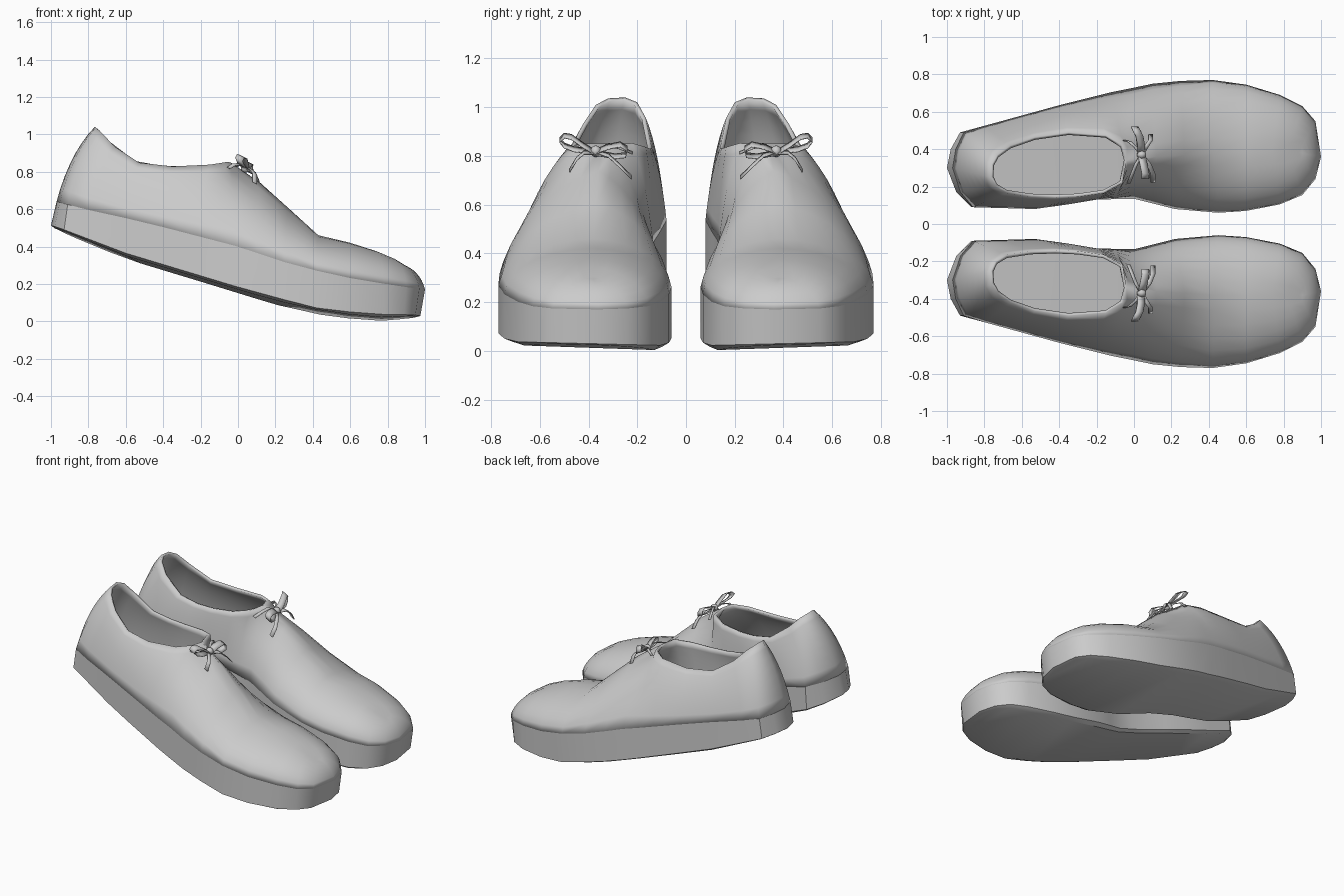
import bpy, bmesh, math
from mathutils import Vector

if "Cube" in bpy.data.objects:
    bpy.data.objects.remove(bpy.data.objects["Cube"])

# toe rows: outer sole x,y | inner sole x,y | ridge x,y,z | roundness
TOE = [(.97, .55, .97, .24, .88, .38, .305, .7),
       (.90, .63, .90, .155, .82, .38, .34, .9),
       (.78, .69, .78, .105, .74, .38, .375, 1),
       (.60, .745, .60, .07, .60, .38, .42, 1),
       (.42, .77, .45, .06, .43, .38, .46, .9),
       (.25, .765, .22, .08, .27, .37, .605, .65),
       (.10, .75, .10, .11, .12, .36, .74, .55),
       (-.02, .725, 0, .135, -.04, .34, .85, .48)]
# opening rows, outer side round the heel to the inner side: sole x,y | rim x,y
REAR = [(-.12, .705, -.06, .42), (-.22, .68, -.15, .475), (-.40, .635, -.35, .49),
        (-.60, .58, -.53, .465), (-.80, .525, -.66, .42), (-.93, .49, -.73, .37),
        (-.98, .40, -.76, .32), (-1, .30, -.765, .25), (-.95, .17, -.74, .20),
        (-.87, .09, -.68, .165), (-.70, .085, -.55, .145), (-.53, .08, -.42, .14),
        (-.35, .105, -.30, .145), (-.20, .13, -.16, .165), (-.10, .133, -.06, .22)]
SOLE_TOP = [(-1, .64), (-.5, .53), (0, .40), (.3, .30), (.55, .24), (.85, .19), (1, .17)]
SOLE_LOW = [(-1, .52), (-.6, .365), (0, .18), (.4, .07), (.7, .035), (1, .035)]
SOLE_BASE = [(-1, .50), (-.6, .335), (0, .15), (.2, .09), (.45, .035), (.72, 0), (1, .018)]
RIM = [(-.765, 1.04), (-.74, 1.02), (-.66, .935), (-.54, .85), (-.38, .828), (-.2, .83), (-.06, .852)]


def height(table, x):
    x = min(max(x, table[0][0]), table[-1][0])
    for (x0, z0), (x1, z1) in zip(table, table[1:]):
        if x <= x1:
            return z0 + (z1 - z0) * (x - x0) / (x1 - x0)


# columns: (sole point, top point, roundness), anticlockwise from the toe tip
columns = [((1, .36), (.9, .38, .295), .6)]
columns += [(r[0:2], r[4:7], r[7]) for r in TOE]
columns += [(r[:2], (r[2], r[3], height(RIM, r[2])), .38) for r in REAR]
columns += [(r[2:4], r[4:7], r[7]) for r in reversed(TOE)]


def sole_top(p):
    lean = .03 * max(0, (-p[0] - .8) / .2)
    return Vector((p[0] + lean, p[1], height(SOLE_TOP, p[0])))


def loft(name, rings, capped):
    bm = bmesh.new()
    loops = [[bm.verts.new(p) for p in ring] for ring in rings]
    n = len(loops[0])
    for a, b in zip(loops, loops[1:]):
        for i in range(n):
            j = (i + 1) % n
            bm.faces.new((a[i], a[j], b[j], b[i]))
    if capped:  # strips straight across from the outer to the inner side
        for loop, step in ((loops[0], -1), (loops[-1], 1)):
            for i in range(n // 2):
                face = dict.fromkeys((loop[i], loop[i + 1], loop[n - i - 1], loop[-i]))
                bm.faces.new(list(face)[::step])
    bmesh.ops.remove_doubles(bm, verts=bm.verts, dist=.0005)
    return link(name, bm)


def link(name, bm):
    me = bpy.data.meshes.new(name)
    bm.to_mesh(me)
    bm.free()
    ob = bpy.data.objects.new(name, me)
    bpy.context.collection.objects.link(ob)
    return ob


def thicken(ob, amount):
    m = ob.modifiers.new("thickness", 'SOLIDIFY')
    m.thickness = amount
    m.offset = -1


def finish(ob, angle):
    bpy.ops.object.select_all(action='DESELECT')
    ob.select_set(True)
    bpy.context.view_layer.objects.active = ob
    bpy.ops.object.shade_smooth_by_angle(angle=math.radians(angle))
    m = ob.modifiers.new("other_shoe", 'MIRROR')
    m.use_axis = (False, True, False)
    m.use_mirror_merge = False


# sole: bevelled bottom that tips slightly inwards, upright wall, flat insole
def base_ring(table, inset, tip, level_y):
    ring = []
    for p, _, _ in columns:
        x = p[0] * (1 - inset) - .025 * max(0, (p[0] - .8) / .2)
        cy = .30 + .08 * (p[0] + 1) / 1.5
        y = cy + (p[1] - cy) * (1 - 5 * inset)
        ring.append((x, y, max(0, height(table, x) + tip * (y - level_y))))
    return ring


top_ring = [sole_top(p) for p, _, _ in columns]
sole = loft("sole", [base_ring(SOLE_BASE, .018, .035, .12), base_ring(SOLE_LOW, 0, .025, .6), top_ring], True)
finish(sole, 35)

# upper: each column curves from the sole edge to the ridge or the opening rim
STEPS = 7
rings = []
for k in range(STEPS + 1):
    s = k / STEPS
    ring = []
    for p, t, b in columns:
        a, d = sole_top(p), Vector(t)
        flat = (1 - b) * s + b * (1 - math.cos(s * math.pi / 2))
        rise = (1 - b) * s + b * math.sin(s * math.pi / 2)
        ring.append((a.x + (d.x - a.x) * flat, a.y + (d.y - a.y) * flat, a.z + (d.z - a.z) * rise))
    rings.append(ring)
upper = loft("upper", rings, False)
finish(upper, 65)
thicken(upper, .018)


# lace bow: flat ribbons lying across the vamp
def ribbon(name, points, width):
    side = Vector((.9, 0, -.45)) * width
    bm = bmesh.new()
    pairs = [(bm.verts.new(Vector(p) - side), bm.verts.new(Vector(p) + side)) for p in points]
    for a, b in zip(pairs, pairs[1:]):
        bm.faces.new((a[0], a[1], b[1], b[0]))
    ob = link(name, bm)
    thicken(ob, .005)
    finish(ob, 50)


K = (.04, .37, .815)
ribbon("bow_loop_outer", [K, (.04, .42, .845), (.03, .47, .88), (.015, .50, .885), (.005, .52, .865),
                          (.015, .50, .84), (.03, .46, .825), K], .022)
ribbon("bow_loop_inner", [K, (.05, .32, .835), (.06, .27, .845), (.06, .245, .83), (.065, .25, .805),
                          (.06, .29, .80), K], .022)
ribbon("bow_tail_outer", [K, (.07, .42, .815), (.09, .45, .79), (.09, .48, .74)], .014)
ribbon("bow_tail_inner", [K, (.08, .32, .80), (.10, .27, .755), (.10, .225, .71)], .014)
ribbon("lace_outer", [K, (.01, .41, .84), (-.02, .44, .84), (-.05, .45, .82)], .01)
ribbon("lace_inner", [K, (.01, .32, .845), (-.01, .27, .83), (-.03, .22, .81)], .01)

# knot
bpy.ops.mesh.primitive_uv_sphere_add(segments=10, ring_count=6, radius=1)
knot = bpy.context.object
knot.name = "bow_knot"
for v in knot.data.vertices:
    v.co = Vector((K[0] + v.co.x * .026, K[1] + v.co.y * .022, K[2] + .004 + v.co.z * .024))
finish(knot, 60)
